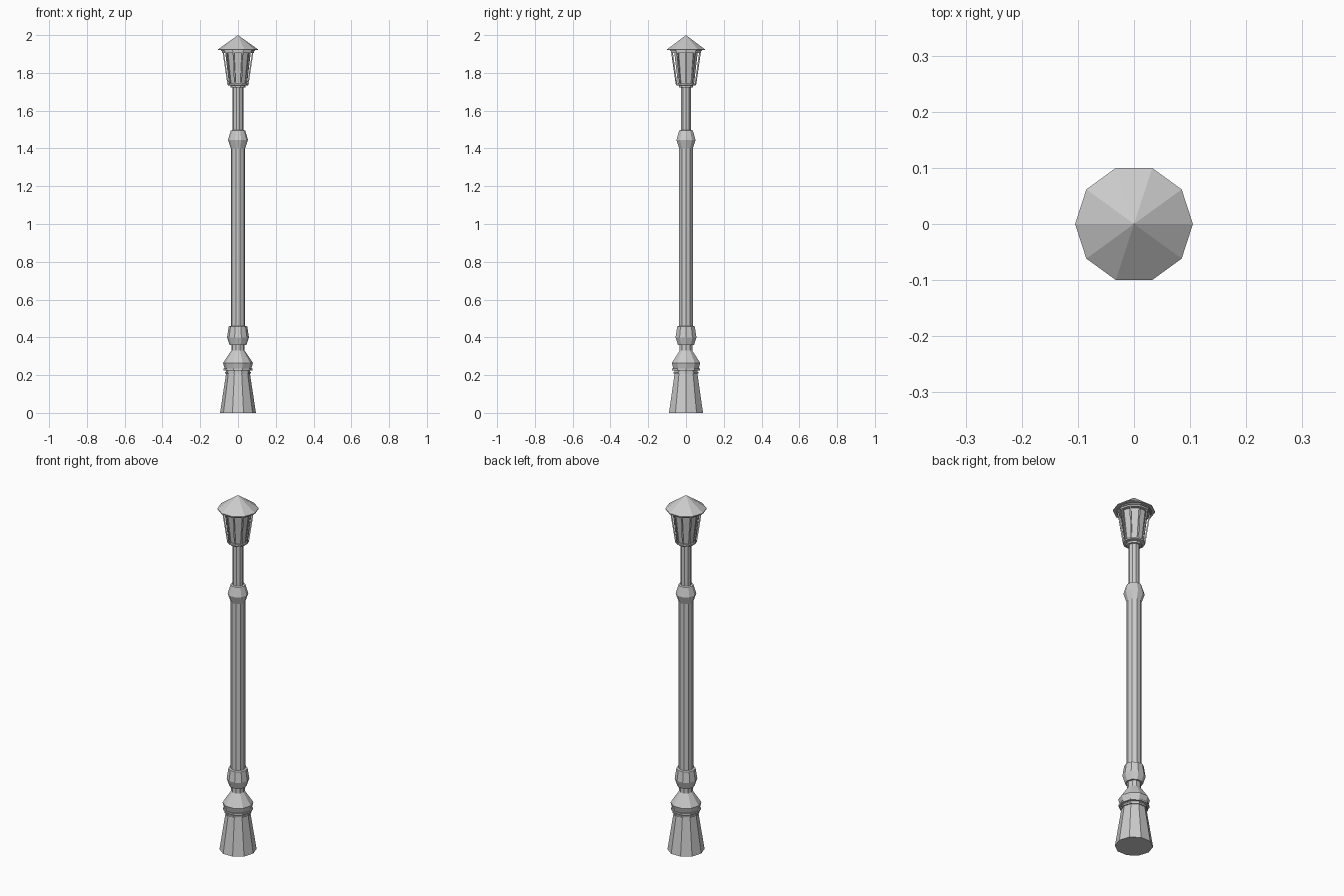
import bpy, bmesh
from math import cos, sin, pi
from mathutils import Vector

if "Cube" in bpy.data.objects:
    bpy.data.objects.remove(bpy.data.objects["Cube"])

N = 10  # sides of every turned part


def lathe(name, profile):
    """Turn a (radius, z) profile into a closed flat-faced solid; radius 0 makes a point."""
    bm = bmesh.new()
    rings = []
    for r, z in profile:
        if r == 0:
            rings.append([bm.verts.new((0, 0, z))])
        else:
            rings.append([bm.verts.new((r * cos(2 * pi * i / N), r * sin(2 * pi * i / N), z))
                          for i in range(N)])
    for a, b in zip(rings, rings[1:]):
        for i in range(N):
            j = (i + 1) % N
            if len(b) == 1:
                bm.faces.new((a[i], a[j], b[0]))
            else:
                bm.faces.new((a[i], a[j], b[j], b[i]))
    for ring, flip in ((rings[0], True), (rings[-1], False)):
        if len(ring) > 1:
            bm.faces.new(ring[::-1] if flip else ring)
    return finish(name, bm)


def finish(name, bm):
    bmesh.ops.recalc_face_normals(bm, faces=bm.faces)
    mesh = bpy.data.meshes.new(name)
    bm.to_mesh(mesh)
    bm.free()
    obj = bpy.data.objects.new(name, mesh)
    bpy.context.collection.objects.link(obj)
    return obj


# Tapered foot with its ring and sloped collar
lathe("base", [(0.095, 0), (0.063, 0.21)])
lathe("base_ring_lower", [(0.070, 0.208), (0.070, 0.217)])
lathe("base_core", [(0.064, 0.21), (0.064, 0.24)])
lathe("base_ring_upper", [(0.077, 0.225), (0.077, 0.234)])
lathe("base_collar", [(0.070, 0.232), (0.079, 0.265), (0.035, 0.33), (0.035, 0.365)])

# Lower bulb, main shaft and upper bulb in one turned piece
lathe("shaft", [(0.045, 0.36), (0.058, 0.40), (0.049, 0.458), (0.038, 0.46),
                (0.038, 1.40), (0.053, 1.445), (0.038, 1.495), (0.028, 1.497)])
lathe("upper_post", [(0.028, 1.49), (0.028, 1.73)])

# Lantern: stepped seat, glass body, top rim, roof
lathe("lantern_seat", [(0.039, 1.722), (0.039, 1.733), (0.056, 1.735), (0.056, 1.744)])
lathe("lantern_glass", [(0.045, 1.742), (0.066, 1.915)])
lathe("lantern_rim", [(0.084, 1.906), (0.084, 1.915), (0.09, 1.915), (0.09, 1.922)])
lathe("lantern_roof", [(0.105, 1.92), (0.105, 1.925), (0, 2.0)])

# Thin corner bars around the glass
bm = bmesh.new()
for i in range(N):
    d = Vector((cos(2 * pi * i / N), sin(2 * pi * i / N), 0))
    t = Vector((-d.y, d.x, 0)) * 0.0035
    ends = []
    for r, z in ((0.053, 1.742), (0.078, 1.91)):
        ends.append([bm.verts.new(d * (r + s * 0.0035) + t * u + Vector((0, 0, z)))
                     for s, u in ((-1, -1), (1, -1), (1, 1), (-1, 1))])
    for k in range(4):
        m = (k + 1) % 4
        bm.faces.new((ends[0][k], ends[0][m], ends[1][m], ends[1][k]))
    bm.faces.new(ends[0][::-1])
    bm.faces.new(ends[1])
finish("lantern_bars", bm)
